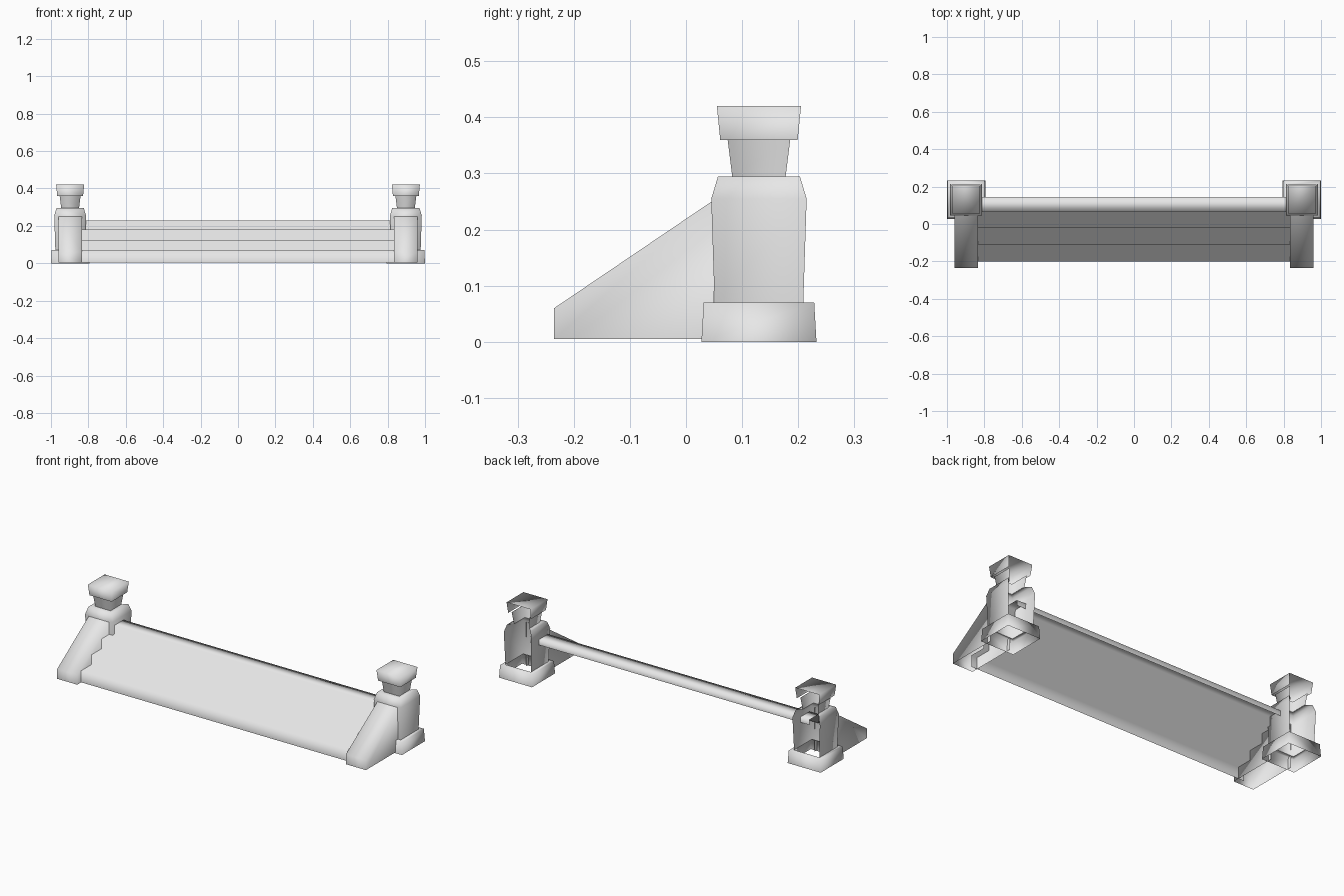
import bpy

cube = bpy.data.objects.get("Cube")
if cube:
    bpy.data.objects.remove(cube, do_unlink=True)

GREY = (0.8, 0.8, 0.8, 1)
stone = bpy.data.materials.new("plain_grey")
stone.use_nodes = True
stone.diffuse_color = GREY
stone.node_tree.nodes["Principled BSDF"].inputs["Base Color"].default_value = GREY

POST_X, POST_Y = 0.8975, 0.13


def add_part(name, verts, faces, mirrored=True):
    mesh = bpy.data.meshes.new(name)
    mesh.from_pydata(verts, [], faces)
    mesh.materials.append(stone)
    for face in mesh.polygons:
        face.use_smooth = True
    obj = bpy.data.objects.new(name, mesh)
    bpy.context.collection.objects.link(obj)
    if mirrored:
        obj.modifiers.new("other_side", "MIRROR")
    return obj


def post_part(name, rings, open_back=True, lid=False):
    """Square shell lofted through (half width, height) rings."""
    verts, faces = [], []
    for half, z in rings:
        for sx, sy in ((-1, -1), (1, -1), (1, 1), (-1, 1)):
            verts.append((POST_X + sx * half, POST_Y + sy * half, z))
    for ring in range(len(rings) - 1):
        for k in range(4):
            if open_back and k == 2:
                continue
            a, b = ring * 4 + k, ring * 4 + (k + 1) % 4
            faces.append((a, b, b + 4, a + 4))
    if lid:
        last = len(verts) - 4
        faces.append(tuple(range(last, last + 4)))
    return add_part(name, verts, faces)


def strip(profile, x0, x1):
    """Sweep a (y, z) profile sideways into a strip of quads."""
    verts = [(x, y, z) for y, z in profile for x in (x0, x1)]
    faces = [(i, i + 1, i + 3, i + 2) for i in range(0, len(verts) - 2, 2)]
    return verts, faces


# Posts: hollow stacked shells, open at the rear above the base
post_part("post_base", [(0.1025, 0), (0.0985, 0.07), (0.078, 0.07)], open_back=False)
post_part("post_body", [(0.079, 0.07), (0.085, 0.255), (0.073, 0.295), (0.045, 0.295)])
post_part("post_neck", [(0.0475, 0.294), (0.056, 0.362)])
post_part("post_cap", [(0.069, 0.36), (0.075, 0.42)], lid=True)

# Sloping side walls, open underneath and at the post
verts, faces = strip([(-0.235, 0.005), (-0.235, 0.06), (0.05, 0.253)], 0.835, 0.96)
verts += [(0.835, 0.05, 0.005), (0.96, 0.05, 0.005)]
faces += [(0, 2, 4, 6), (1, 7, 5, 3)]
add_part("side_wall", verts, faces)

# Four steps, with a short lip behind the top tread
steps = []
for y, low, high in ((-0.2, 0.005, 0.07), (-0.11, 0.07, 0.125),
                     (-0.02, 0.125, 0.18), (0.065, 0.18, 0.23)):
    steps += [(y, low), (y, high)]
steps += [(0.145, 0.23), (0.145, 0.2)]
verts, faces = strip(steps, -0.87, 0.87)
add_part("steps", verts, faces, mirrored=False)
